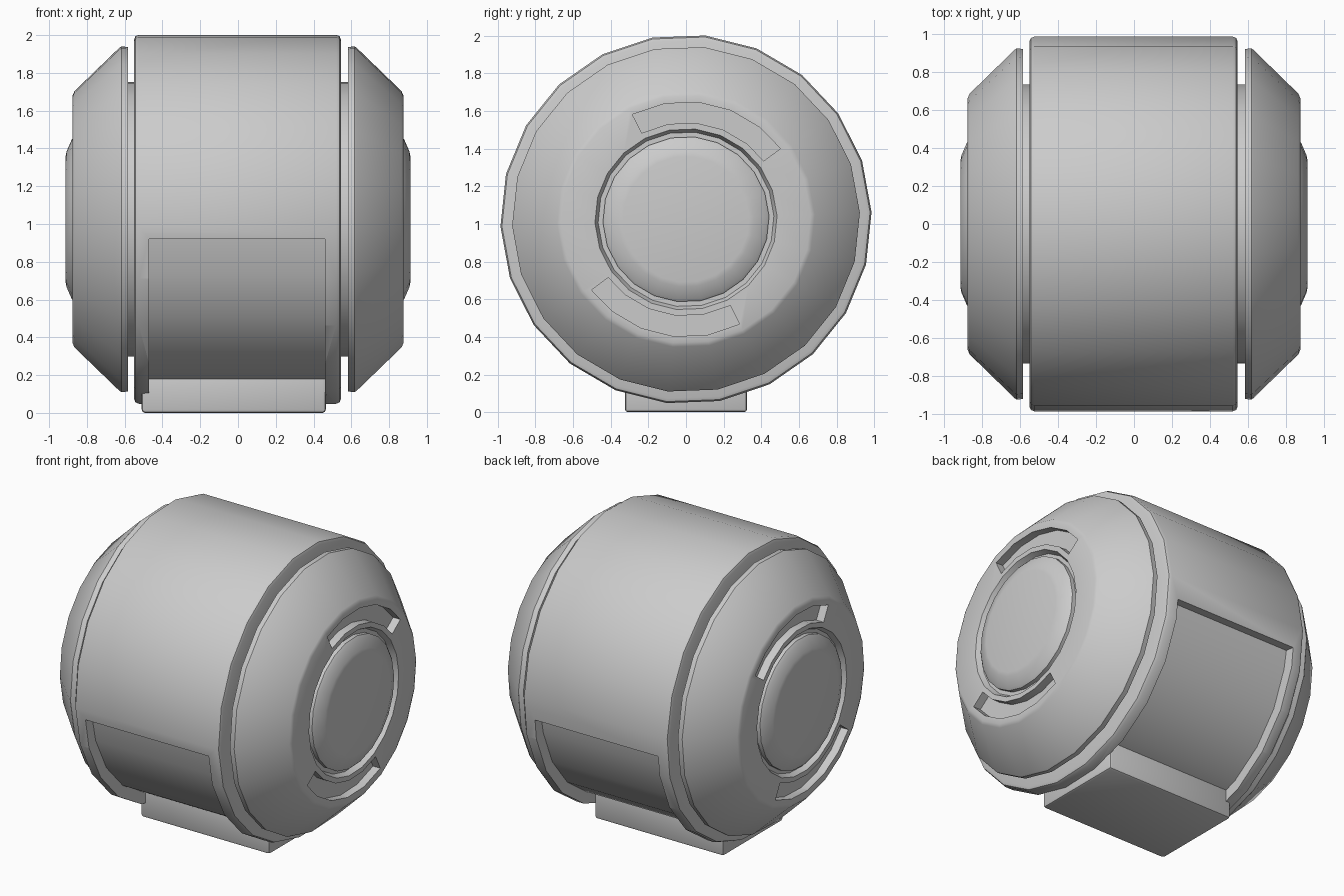
import bpy, bmesh
from math import cos, sin, radians

CENTRE_Z = 1.025
SIDES = 22
PHASE = 2.2
STEP = 360 / SIDES

cube = bpy.data.objects.get("Cube")
if cube:
    bpy.data.objects.remove(cube)

grey = bpy.data.materials.new("plain grey")
grey.use_nodes = True
COLOUR = (0.6, 0.6, 0.6, 1)
grey.diffuse_color = COLOUR
grey.node_tree.nodes["Principled BSDF"].inputs["Base Color"].default_value = COLOUR


def finish(name, bm):
    bmesh.ops.recalc_face_normals(bm, faces=bm.faces)
    mesh = bpy.data.meshes.new(name)
    bm.to_mesh(mesh)
    bm.free()
    obj = bpy.data.objects.new(name, mesh)
    bpy.context.collection.objects.link(obj)
    mesh.materials.append(grey)
    return obj


def sweep(name, profile, angles, closed):
    """Sweep an (x, radius) profile around the x axis through the given angles."""
    bm = bmesh.new()
    rings = []
    for a in angles:
        c, s = cos(radians(a)), sin(radians(a))
        rings.append([bm.verts.new((x, r * c * 1.005, CENTRE_Z + r * s)) for x, r in profile])
    n = len(profile)
    for i in range(len(rings) if closed else len(rings) - 1):
        a, b = rings[i], rings[(i + 1) % len(rings)]
        for j in range(n - 1 if closed else n):
            k = (j + 1) % n
            bm.faces.new((a[j], a[k], b[k], b[j]))
    if closed:
        bm.faces.new([ring[0] for ring in rings])
        bm.faces.new([ring[-1] for ring in rings])
    else:
        bm.faces.new(rings[0])
        bm.faces.new(rings[-1])
    return finish(name, bm)


def lathe(name, profile):
    return sweep(name, profile, [PHASE + STEP * i for i in range(SIDES)], True)


def arc(name, x0, x1, r0, r1, start, end):
    """Solid arc whose facets line up with the lathed parts."""
    grid = [PHASE + STEP * i for i in range(2 * SIDES)]
    angles = [start] + [a for a in grid if start + 1 < a < end - 1] + [end]
    return sweep(name, [(x0, r0), (x1, r0), (x1, r1), (x0, r1)], angles, False)


def activate(obj):
    bpy.ops.object.select_all(action="DESELECT")
    obj.select_set(True)
    bpy.context.view_layer.objects.active = obj


def cut(obj, cutter):
    mod = obj.modifiers.new("cut", "BOOLEAN")
    mod.operation = "DIFFERENCE"
    mod.solver = "EXACT"
    mod.object = cutter
    activate(obj)
    bpy.ops.object.modifier_apply(modifier=mod.name)
    bpy.data.objects.remove(cutter)


def smooth(obj):
    activate(obj)
    bpy.ops.object.shade_smooth_by_angle(angle=radians(32))


# Main drum with softened rims and a recess wrapping under it from front to back
R = 0.982
barrel = lathe("barrel", [(-0.55, 0.7), (-0.55, R - 0.025), (-0.543, R - 0.008), (-0.525, R),
                          (0.52, R), (0.538, R - 0.008), (0.545, R - 0.025), (0.545, 0.7)])
cut(barrel, arc("recess_cutter", -0.47, 0.46, 0.907, 1.2, 186.2, 353.8))
smooth(barrel)

# Narrow core showing in the gaps beside the drum
smooth(lathe("core", [(-0.6, 0.73), (0.6, 0.73)]))

# End caps, with a round groove, two arc slots and a raised hub
for side, sign in (("left", 1), ("right", -1)):
    profile = [(0.583, 0.5), (0.583, 0.917), (0.618, 0.92), (0.628, 0.913),
               (0.866, 0.682), (0.875, 0.66), (0.875, 0.482), (0.84, 0.465)]
    cap = lathe(side + "_cap", [(sign * x, r) for x, r in profile])
    for start, end in ((37, 117), (217, 297)):
        cut(cap, arc("slot_cutter", sign * 0.82, sign * 0.95, 0.515, 0.625, start, end))
    smooth(cap)
    hub = [(0.8, 0.44), (0.868, 0.44), (0.88, 0.425), (0.908, 0.36), (0.913, 0.335)]
    smooth(lathe(side + "_hub", [(sign * x, r) for x, r in hub]))

# Foot block under the drum
bm = bmesh.new()
bmesh.ops.create_cube(bm, size=1)
for v in bm.verts:
    v.co = (-0.0225 + v.co.x * 0.975, v.co.y * 0.65, 0.125 + v.co.z * 0.25)
bmesh.ops.bevel(bm, geom=bm.edges[:], offset=0.018, segments=2, affect="EDGES", profile=0.5)
smooth(finish("foot", bm))
